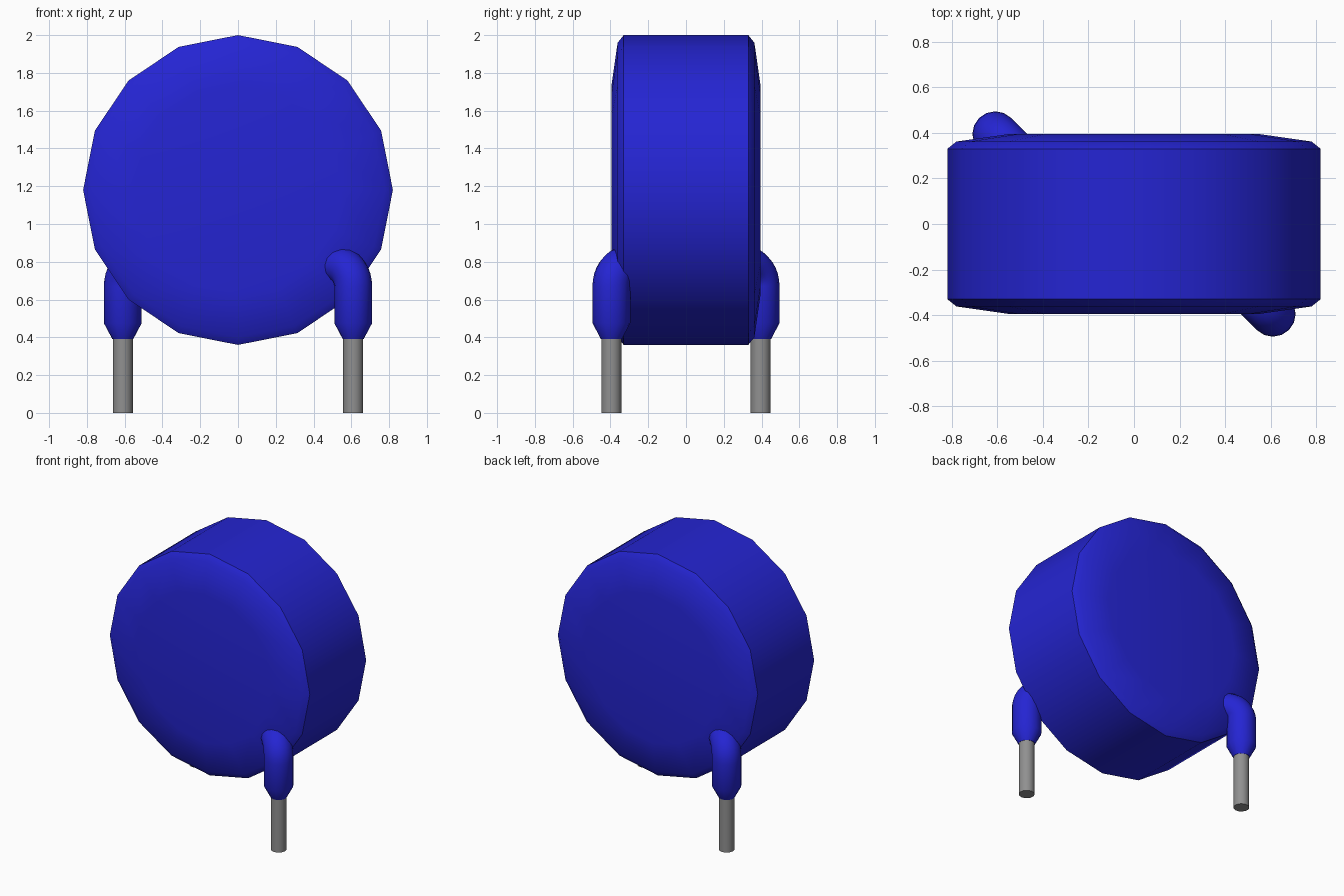
import bpy
import bmesh
from math import sin, cos, pi, radians
from mathutils import Vector

if "Cube" in bpy.data.objects:
    bpy.data.objects.remove(bpy.data.objects["Cube"], do_unlink=True)


def make_material(name, colour, roughness):
    mat = bpy.data.materials.new(name)
    mat.use_nodes = True
    mat.diffuse_color = colour
    bsdf = mat.node_tree.nodes["Principled BSDF"]
    bsdf.inputs["Base Color"].default_value = colour
    bsdf.inputs["Roughness"].default_value = roughness
    return mat


BLUE = make_material("blue coating", (0.018, 0.018, 0.65, 1), 0.5)
GREY = make_material("grey metal", (0.28, 0.28, 0.28, 1), 0.5)


def sweep(name, path, radii, side, sides, mat):
    """Closed round skin along a flat path; side is normal to the path's plane."""
    path = [Vector(p) for p in path]
    bm = bmesh.new()
    rings = []
    for i, (p, r) in enumerate(zip(path, radii)):
        tangent = path[min(i + 1, len(path) - 1)] - path[max(i - 1, 0)]
        other = tangent.normalized().cross(side)
        angles = [2 * pi * k / sides for k in range(sides)]
        rings.append([bm.verts.new(p + r * (cos(a) * side + sin(a) * other))
                      for a in angles])
    for a, b in zip(rings, rings[1:]):
        for k in range(sides):
            n = (k + 1) % sides
            bm.faces.new((a[k], a[n], b[n], b[k]))
    bm.faces.new(rings[0][::-1])
    bm.faces.new(rings[-1])
    bmesh.ops.recalc_face_normals(bm, faces=bm.faces)
    mesh = bpy.data.meshes.new(name)
    bm.to_mesh(mesh)
    bm.free()
    mesh.materials.append(mat)
    obj = bpy.data.objects.new(name, mesh)
    bpy.context.collection.objects.link(obj)
    bpy.ops.object.select_all(action='DESELECT')
    obj.select_set(True)
    bpy.context.view_layer.objects.active = obj
    bpy.ops.object.shade_smooth_by_angle(angle=radians(40))
    return obj


# Disc body with chamfered rim and shallow tapered faces
half = [(0.395, 0.55), (0.362, 0.78), (0.33, 0.82)]
profile = [(-y, r) for y, r in half] + [(y, r) for y, r in reversed(half)]
sweep("disc_body", [(0, y, 1.18) for y, r in profile], [r for y, r in profile],
      Vector((0, 0, 1)), 16, BLUE)

# Two leads, each the other turned half round the vertical axis
BEND, BEND_Z = 0.11, 0.67
for name, s in (("front", 1), ("back", -1)):
    foot = Vector((0.61 * s, -0.395 * s, 0))
    inward = Vector((-s, s, 0)).normalized()
    up = Vector((0, 0, 1))
    side = inward.cross(up)

    # Bare metal pin
    sweep(name + "_pin", [foot, foot + up * 0.42], [0.053, 0.053], side, 16, GREY)

    # Coated sleeve: tapered collar, straight run, bend into the disc
    path = [foot + up * z for z in (0.39, 0.475)]
    steps = 8
    for i in range(steps + 1):
        a = pi / 2 * i / steps
        path.append(foot + inward * BEND * (1 - cos(a)) + up * (BEND_Z + BEND * sin(a)))
    path.append(path[-1] + inward * 0.1)
    sweep(name + "_sleeve", path, [0.055] + [0.1] * (len(path) - 1), side, 16, BLUE)
